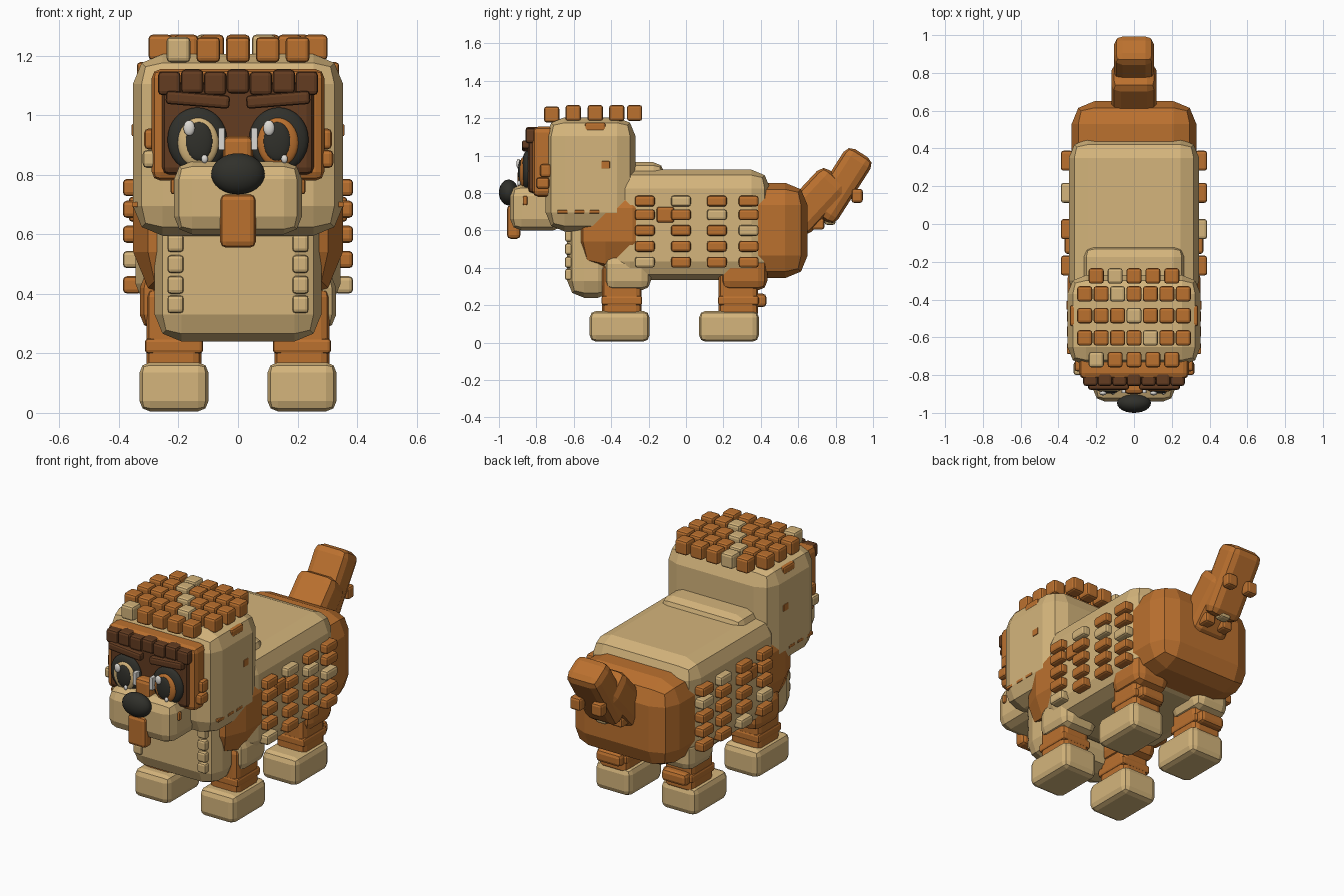
import bpy, bmesh, math
from mathutils import Matrix, Vector


def material(name, rgb):
    m = bpy.data.materials.new(name)
    m.diffuse_color = (*rgb, 1)
    return m


CREAM = material("cream fur", (0.66, 0.46, 0.20))
ORANGE = material("orange fur", (0.50, 0.165, 0.028))
BROWN = material("brown fur", (0.125, 0.045, 0.015))
DARK = material("dark eye", (0.03, 0.03, 0.024))
WHITE = material("eye shine", (0.72, 0.70, 0.66))


def finish(name, bm, mat):
    me = bpy.data.meshes.new(name)
    bm.to_mesh(me)
    bm.free()
    me.materials.append(mat)
    ob = bpy.data.objects.new(name, me)
    bpy.context.collection.objects.link(ob)
    return ob


def block(name, mat, x, y, z, bevel, tilt=None, seg=2):
    """Rounded block between (min, max) pairs; tilt is (angle, axis) about its centre."""
    lo, hi = Vector((x[0], y[0], z[0])), Vector((x[1], y[1], z[1]))
    size, mid = hi - lo, (lo + hi) / 2
    bm = bmesh.new()
    bmesh.ops.create_cube(bm, size=1)
    bmesh.ops.scale(bm, vec=size, verts=bm.verts)
    bmesh.ops.bevel(bm, geom=bm.edges[:], offset=min(bevel, min(size) * 0.45),
                    segments=seg, profile=0.5, affect='EDGES')
    rot = Matrix.Rotation(tilt[0], 4, tilt[1]) if tilt else Matrix()
    bm.transform(Matrix.Translation(mid) @ rot)
    return finish(name, bm, mat)


def tuft(name, mat, c, s, bevel=0.014, tilt=None):
    return block(name, mat, *[(c[i] - s[i] / 2, c[i] + s[i] / 2) for i in range(3)], bevel, tilt)


def ball(name, mat, c, r):
    bm = bmesh.new()
    bmesh.ops.create_uvsphere(bm, u_segments=24, v_segments=16, radius=1)
    bmesh.ops.scale(bm, vec=r, verts=bm.verts)
    bmesh.ops.translate(bm, vec=c, verts=bm.verts)
    for f in bm.faces:
        f.smooth = True
    return finish(name, bm, mat)


# Body masses
block("torso", CREAM, (-0.345, 0.345), (-0.40, 0.45), (0.335, 0.925), 0.10)
block("rump", ORANGE, (-0.33, 0.33), (0.15, 0.65), (0.345, 0.855), 0.12)
block("shoulders", ORANGE, (-0.352, 0.352), (-0.60, -0.115), (0.37, 0.89), 0.17)
block("chest", CREAM, (-0.28, 0.28), (-0.635, -0.38), (0.24, 0.72), 0.09)
block("neck", CREAM, (-0.27, 0.27), (-0.42, -0.115), (0.60, 0.965), 0.06)

# Head, muzzle and face
block("head", CREAM, (-0.353, 0.353), (-0.75, -0.27), (0.595, 1.205), 0.10)
block("muzzle", CREAM, (-0.215, 0.215), (-0.94, -0.65), (0.60, 0.845), 0.06)
block("face_surround", ORANGE, (-0.29, 0.29), (-0.82, -0.70), (0.78, 1.155), 0.03)
block("face_mask", BROWN, (-0.255, 0.255), (-0.845, -0.76), (0.80, 1.11), 0.025)
block("nose_bridge", ORANGE, (-0.05, 0.05), (-0.90, -0.80), (0.80, 0.93), 0.02)
block("tongue", ORANGE, (-0.06, 0.06), (-0.957, -0.885), (0.555, 0.735), 0.02)
ball("nose", DARK, (0, -0.948, 0.803), (0.09, 0.052, 0.069))

# Eyes, brows, cheeks
for s, iris in ((-1, CREAM), (1, ORANGE)):
    ball("eye_rim", DARK, (s * 0.137, -0.85, 0.918), (0.10, 0.03, 0.108))
    ball("iris", iris, (s * 0.134, -0.872, 0.908), (0.069, 0.02, 0.083))
    ball("pupil", DARK, (s * 0.131, -0.884, 0.912), (0.046, 0.014, 0.065))
    ball("large_shine", WHITE, (s * 0.134 - 0.03, -0.896, 0.957), (0.019, 0.011, 0.026))
    ball("small_shine", WHITE, (s * 0.134 + 0.022, -0.893, 0.853), (0.011, 0.009, 0.014))
    tuft("inner_eye_bar", WHITE, (s * 0.055, -0.875, 0.92), (0.022, 0.04, 0.075), 0.004)
    tuft("brow", BROWN, (s * 0.135, -0.855, 1.052), (0.215, 0.045, 0.045), 0.012, (-s * 0.08, 'Y'))
    tuft("cheek_tuft", CREAM if s < 0 else ORANGE, (s * 0.285, -0.765, 0.853), (0.07, 0.07, 0.06))
    tuft("temple_tuft", ORANGE, (s * 0.29, -0.75, 0.92), (0.05, 0.06, 0.07))
    tuft("muzzle_spot", ORANGE, (s * 0.209, -0.86, 0.76), (0.035, 0.025, 0.05), 0.008)
    # Small patches on the head sides
    tuft("side_patch", ORANGE, (s * 0.351, -0.43, 0.95), (0.012, 0.045, 0.04), 0.003)
    tuft("upper_patch", ORANGE, (s * 0.315, -0.485, 1.153), (0.05, 0.11, 0.05), 0.012)
    for y in (-0.66, -0.57, -0.49):
        tuft("jaw_patch", ORANGE, (s * 0.335, y, 0.70), (0.04, 0.055, 0.018), 0.004)
    # Chest fur ridges
    for z in (0.365, 0.43, 0.50, 0.57):
        tuft("chest_tuft", CREAM, (s * 0.21, -0.622, z), (0.055, 0.05, 0.06), 0.012)

# Forehead fringe
for i in range(7):
    tuft("fringe", BROWN, ((i - 3) * 0.077, -0.82, 1.107 + 0.006 * (i % 2)), (0.076, 0.075, 0.08))

# Crown tufts, one pale tuft in each row
for y, n, step, pale in ((-0.275, 5, 0.10, 1), (-0.37, 7, 0.087, 2), (-0.485, 7, 0.087, 3),
                         (-0.603, 7, 0.087, 4), (-0.718, 5, 0.10, 0)):
    for i in range(n):
        z = 1.22 if y < -0.7 else 1.228
        tuft("crown_tuft", CREAM if i == pale else ORANGE,
             ((i - (n - 1) / 2) * step, y, z), (0.08, 0.082, 0.085))

# Flank tufts, pale ones running diagonally
for s, shift in ((-1, 3), (1, 4)):
    for c, y in enumerate((-0.22, -0.027, 0.165, 0.335)):
        for r, z in enumerate((0.757, 0.684, 0.60, 0.515, 0.43)):
            tuft("flank_tuft", CREAM if r == (c + shift) % 5 else ORANGE,
                 (s * 0.355, y, z), (0.064, 0.106, 0.058))
    tuft("extra_flank_tuft", ORANGE, (s * 0.34, -0.11, 0.684), (0.055, 0.095, 0.085))

# Legs: thighs alternate colour diagonally
for s in (-1, 1):
    for part, y in (("front", -0.355), ("rear", 0.23)):
        pale = (s > 0) == (part == "front")
        mid = s * 0.215

        def span(w):
            return (mid - w, mid + w)
        ly = y + (0.012 if part == "front" else 0.05)
        block(part + "_paw", CREAM, span(0.116), (y - 0.16, y + 0.16), (0.005, 0.17), 0.035)
        block(part + "_leg", ORANGE, span(0.093), (ly - 0.105, ly + 0.105), (0.13, 0.42), 0.03)
        block(part + "_thigh", CREAM if pale else ORANGE, span(0.115),
              (ly + 0.03 - 0.125, ly + 0.03 + 0.125), (0.28, 0.47), 0.05)
        tuft(part + "_ankle_band", ORANGE, (mid, ly, 0.225), (0.196, 0.218, 0.05), 0.012)
    block("hock", ORANGE, (s * 0.215 - 0.08, s * 0.215 + 0.08), (0.32, 0.43), (0.19, 0.262), 0.02)

# Tail: two tilted segments with small tufts
block("tail_base", ORANGE, (-0.12, 0.12), (0.585, 0.785), (0.575, 0.935), 0.05, (-0.75, 'X'))
block("tail_tip", ORANGE, (-0.107, 0.107), (0.743, 0.913), (0.635, 1.045), 0.045, (-0.57, 'X'))
for s in (-1, 1):
    tuft("tail_tuft", ORANGE, (s * 0.07, 0.915, 0.785), (0.07, 0.06, 0.075))
    tuft("tail_root_tuft", ORANGE, (s * 0.06, 0.69, 0.635), (0.07, 0.10, 0.06))
tuft("tail_pale_tuft", CREAM, (0, 0.77, 0.66), (0.07, 0.06, 0.06))
